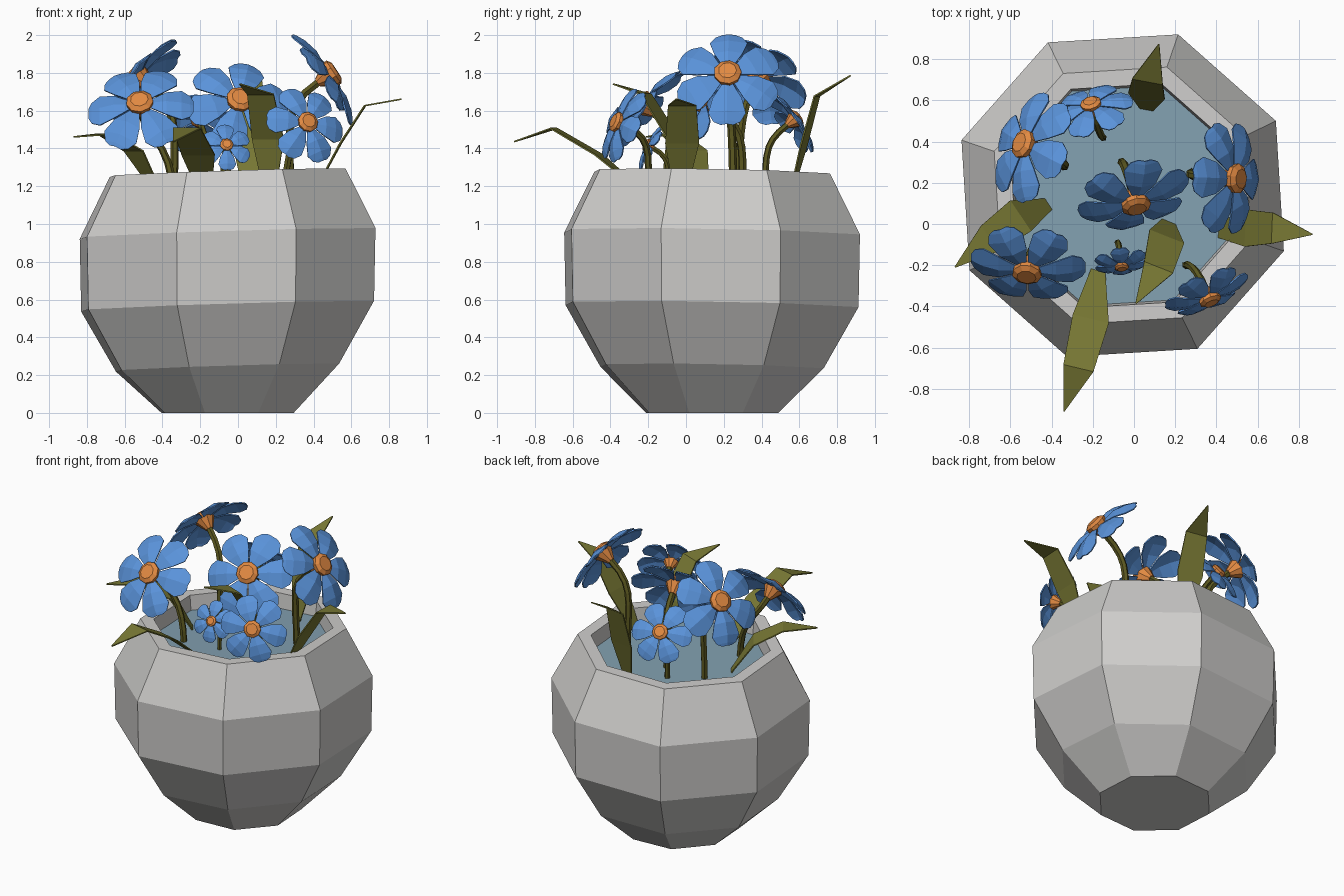
import bpy, bmesh, math
from mathutils import Vector as V

if "Cube" in bpy.data.objects:
    bpy.data.objects.remove(bpy.data.objects["Cube"])


def mat(name, r, g, b):
    lin = [((c / 255 + 0.055) / 1.055) ** 2.4 for c in (r, g, b)]
    m = bpy.data.materials.new(name)
    m.diffuse_color = (*lin, 1)
    m.use_nodes = True
    m.node_tree.nodes["Principled BSDF"].inputs["Base Color"].default_value = m.diffuse_color
    return m


GREY = mat("stone_grey", 206, 205, 203)
WATER = mat("water_blue", 130, 160, 176)
BLUE = mat("petal_blue", 90, 147, 218)
ORANGE = mat("centre_orange", 226, 138, 66)
STEM = mat("stem_olive", 92, 88, 32)
LEAF = mat("leaf_olive", 120, 120, 52)


def make(name, bm, material, normals=True):
    if normals:
        bmesh.ops.recalc_face_normals(bm, faces=bm.faces)
    me = bpy.data.meshes.new(name)
    bm.to_mesh(me)
    bm.free()
    me.materials.append(material)
    ob = bpy.data.objects.new(name, me)
    bpy.context.collection.objects.link(ob)
    return ob


def loft(bm, rings, caps=True):
    """Skin a list of closed point rings."""
    vs = [[bm.verts.new(p) for p in ring] for ring in rings]
    n = len(vs[0])
    for a, b in zip(vs, vs[1:]):
        for i in range(n):
            j = (i + 1) % n
            bm.faces.new((a[i], a[j], b[j], b[i]))
    if caps:
        bm.faces.new(vs[0])
        bm.faces.new(vs[-1])


# Octagonal pot, leaning very slightly
CX, CY = -0.055, 0.138


def pot_ring(r, z):
    pts = []
    for k in range(8):
        a = math.radians(26 + 45 * k)
        x, y = r * math.cos(a), r * math.sin(a)
        tilt = (0.031 * x - 0.017 * y) if z > 0 else 0
        pts.append(V((CX + x, CY + y, z + tilt)))
    return pts


bm = bmesh.new()
loft(bm, [pot_ring(r, z) for r, z in
          ((0.37, 0), (0.625, 0.24), (0.82, 0.565), (0.828, 0.95),
           (0.66, 1.272), (0.575, 1.272), (0.56, 1.13))])
make("pot", bm, GREY)

# Water surface
bm = bmesh.new()
bm.faces.new([bm.verts.new(p) for p in pot_ring(0.566, 1.17)])
make("water", bm, WATER, False)


# Flowers: centre, facing direction, radius, petal phase, stem foot
flowers = [
    ((0.01, 0.09, 1.66), (0.2, -0.8, 0.56), 0.28, 10, (-0.06, 0.30)),
    ((-0.52, -0.24, 1.645), (-0.1, -0.75, 0.62), 0.28, 5, (-0.34, -0.11)),
    ((0.37, -0.37, 1.54), (0.36, -0.85, 0.38), 0.215, -10, (0.25, -0.20)),
    ((-0.06, -0.21, 1.42), (0.1, -0.86, 0.46), 0.135, 30, (-0.08, -0.09)),
    ((0.50, 0.22, 1.80), (0.83, -0.03, 0.55), 0.285, 30, (0.28, 0.25)),
    ((-0.54, 0.39, 1.79), (-0.74, 0.3, 0.6), 0.28, 25, (-0.34, 0.28)),
    ((-0.21, 0.585, 1.56), (-0.22, 0.78, 0.58), 0.2, 0, (-0.15, 0.42)),
]
# Petal rows: distance, half width, height (fractions of the flower radius)
PETAL = [(0.2, 0.10, -0.04), (0.5, 0.27, -0.02), (0.78, 0.35, -0.09),
         (0.94, 0.25, -0.17), (1.0, 0.12, -0.21)]


def petals(name, c, u, v, n, R, phase):
    bm = bmesh.new()
    for k in range(6):
        a = math.radians(phase + 60 * k)
        d = u * math.cos(a) + v * math.sin(a)
        s = n.cross(d)
        rows = []
        for dist, w, h in PETAL:
            rows.append([bm.verts.new(c + R * (d * dist + s * (w * t) + n * (h - 0.25 * w * abs(t))))
                         for t in (-1, 0, 1)])
        for p, q in zip(rows, rows[1:]):
            for i in (0, 1):
                bm.faces.new((p[i], q[i], q[i + 1], p[i + 1]))
    ob = make(name, bm, BLUE, False)
    mod = ob.modifiers.new("thickness", 'SOLIDIFY')
    mod.thickness = 0.008


def ring(c, u, v, r, n):
    return [c + r * (u * math.cos(2 * math.pi * k / n) + v * math.sin(2 * math.pi * k / n))
            for k in range(n)]


for i, (c, n, R, phase, foot) in enumerate(flowers, 1):
    c, n = V(c), V(n).normalized()
    u = V((0, 0, 1)).cross(n).normalized()
    v = n.cross(u)
    petals(f"petals_{i}", c, u, v, n, R, phase)
    # Domed centre tapering into a cone behind
    bm = bmesh.new()
    loft(bm, [ring(c + n * (h * R), u, v, r * R, 9) for r, h in
              ((0.17, 0.09), (0.26, 0.03), (0.25, -0.05), (0.09, -0.33))])
    make(f"flower_centre_{i}", bm, ORANGE)
    # Curved stem
    p0 = V((*foot, 1.12))
    p3 = c - n * (0.3 * R)
    reach = (p3 - p0).length
    p1 = p0 + V((0, 0, 0.6 * reach))
    p2 = p3 - n * (0.38 * reach)
    path = []
    for k in range(8):
        t = k / 7
        path.append(p0 * (1 - t) ** 3 + p1 * 3 * t * (1 - t) ** 2 + p2 * 3 * t * t * (1 - t) + p3 * t ** 3)
    rings = []
    for k, p in enumerate(path):
        tan = (path[min(k + 1, 7)] - path[max(k - 1, 0)]).normalized()
        b = tan.cross(u).normalized()
        rings.append(ring(p, u - tan * u.dot(tan), b, 0.009 + 0.045 * R, 6))
    bm = bmesh.new()
    loft(bm, rings)
    make(f"stem_{i}", bm, STEM)

# Bent leaves: foot, middle, bend, tip
leaves = [
    ((0.39, -0.03, 1.15), (0.54, -0.02, 1.43), (0.67, -0.02, 1.63), (0.865, -0.05, 1.665)),
    ((-0.41, 0.10, 1.15), (-0.55, 0.04, 1.39), (-0.70, -0.07, 1.48), (-0.87, -0.21, 1.465)),
    ((-0.17, -0.20, 1.15), (-0.21, -0.46, 1.37), (-0.27, -0.70, 1.51), (-0.34, -0.91, 1.44)),
    ((0.17, 0.02, 1.15), (0.16, -0.06, 1.45), (0.12, -0.21, 1.69), (0.01, -0.385, 1.745)),
    ((0.06, 0.55, 1.15), (0.06, 0.62, 1.42), (0.065, 0.69, 1.68), (0.12, 0.87, 1.79)),
]
for i, pts in enumerate(leaves, 1):
    pts = [V(p) for p in pts]
    along = pts[3] - pts[0]
    side = V((-along.y, along.x, 0)).normalized()
    bm = bmesh.new()
    rows = [[bm.verts.new(p - side * w), bm.verts.new(p + side * w)]
            for p, w in zip(pts, (0.03, 0.09, 0.075, 0.003))]
    for a, b in zip(rows, rows[1:]):
        bm.faces.new((a[0], b[0], b[1], a[1]))
    ob = make(f"leaf_{i}", bm, LEAF, False)
    ob.modifiers.new("thickness", 'SOLIDIFY').thickness = 0.008
